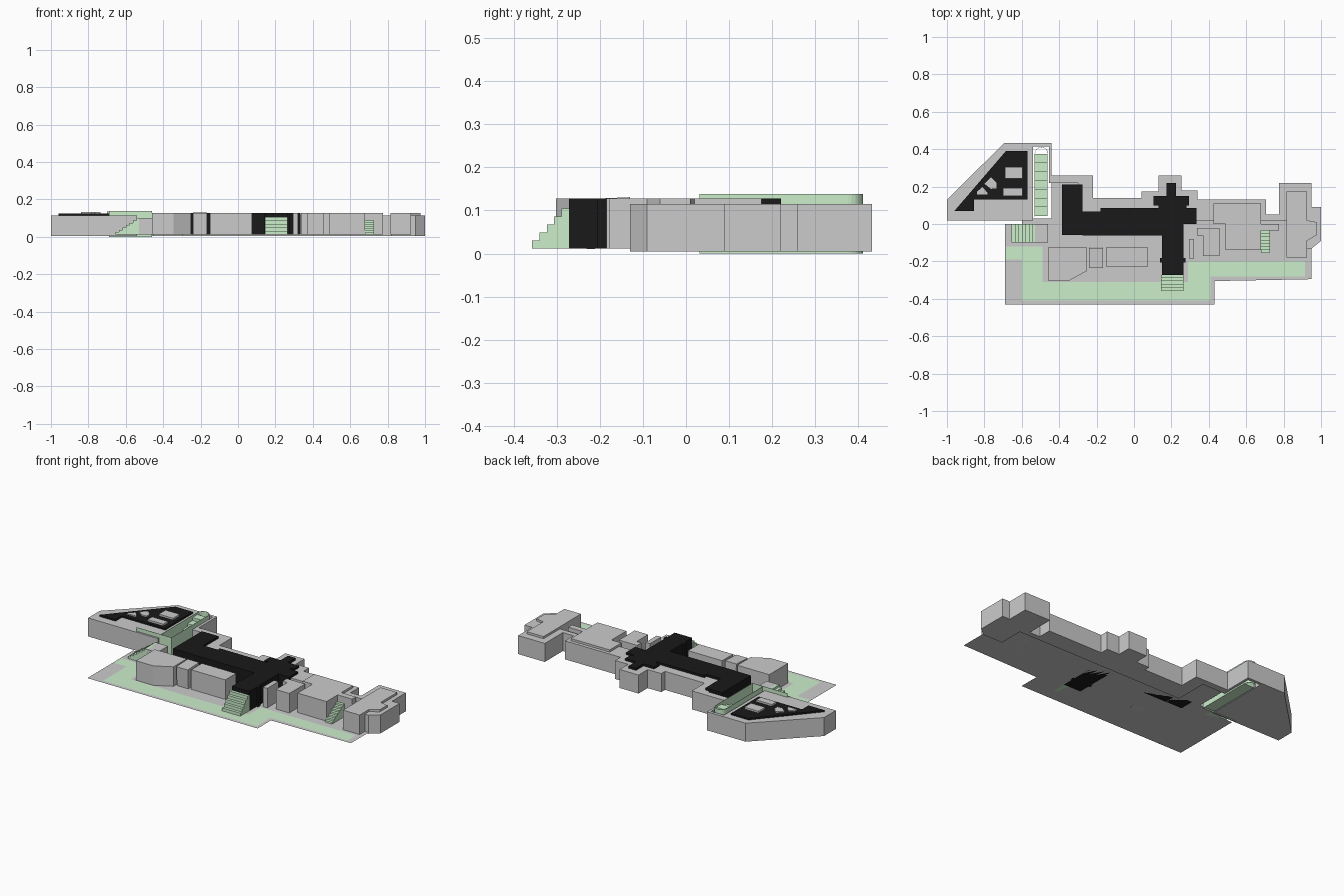
import bpy, bmesh, math


def material(name, color):
    m = bpy.data.materials.new(name)
    m.diffuse_color = color
    return m


BLACK = material("black", (0.01, 0.01, 0.01, 1))
GREEN = material("green", (0.6, 0.86, 0.6, 1))
LOW, FLOOR, ROOF, TOP = 0.005, 0.012, 0.115, 0.128


def finish(name, bm, mat=None):
    bmesh.ops.recalc_face_normals(bm, faces=bm.faces)
    me = bpy.data.meshes.new(name)
    bm.to_mesh(me)
    bm.free()
    ob = bpy.data.objects.new(name, me)
    bpy.context.collection.objects.link(ob)
    if mat:
        me.materials.append(mat)
    return ob


def prism(name, pts, z0, z1, mat=None):
    """Plan outline raised from z0 to z1 (flat sheet if equal)."""
    bm = bmesh.new()
    face = bm.faces.new([bm.verts.new((x, y, z0)) for x, y in pts])
    if z1 > z0:
        ext = bmesh.ops.extrude_face_region(bm, geom=[face])["geom"]
        vs = [v for v in ext if isinstance(v, bmesh.types.BMVert)]
        bmesh.ops.translate(bm, verts=vs, vec=(0, 0, z1 - z0))
    return finish(name, bm, mat)


def box(name, x0, x1, y0, y1, z0=FLOOR, z1=TOP, mat=None):
    return prism(name, [(x0, y0), (x1, y0), (x1, y1), (x0, y1)], z0, z1, mat)


def stairs(name, run0, run1, side0, side1, z0, z1, n, axis):
    """Stepped profile rising along +x or +y, extruded across its width."""
    prof = [(run0, z0)]
    for i in range(n):
        h = z0 + (z1 - z0) * (i + 1) / n
        prof += [(run0 + (run1 - run0) * i / n, h),
                 (run0 + (run1 - run0) * (i + 1) / n, h)]
    prof.append((run1, z0))
    place = (lambda r, s, z: (r, s, z)) if axis == "x" else (lambda r, s, z: (s, r, z))
    bm = bmesh.new()
    a = [bm.verts.new(place(r, side0, z)) for r, z in prof]
    b = [bm.verts.new(place(r, side1, z)) for r, z in prof]
    bm.faces.new(a)
    bm.faces.new(b)
    for i in range(len(a)):
        j = (i + 1) % len(a)
        bm.faces.new((a[i], a[j], b[j], b[i]))
    return finish(name, bm, GREEN)


# Ground sheet and lawn
prism("ground", [(-0.69, -0.43), (0.43, -0.43), (0.43, -0.305), (0.95, -0.295), (0.95, 0.03),
                 (-0.3, 0.03), (-0.3, 0.24), (-0.44, 0.24), (-0.44, 0.03), (-0.6, 0.03),
                 (-0.6, 0.0), (-0.69, 0.0)], FLOOR, FLOOR)
prism("lawn", [(-0.685, -0.12), (-0.49, -0.12), (-0.49, -0.31), (0.29, -0.31), (0.29, -0.2),
               (0.915, -0.2), (0.915, -0.28), (0.41, -0.28), (0.41, -0.41), (-0.6, -0.41),
               (-0.6, -0.19), (-0.685, -0.19)], FLOOR + 0.001, FLOOR + 0.001, GREEN)

# Rear building mass, with a slot for the long staircase
prism("rear_mass", [
    (-1, 0.02), (-1, 0.13), (-0.695, 0.432), (-0.44, 0.432), (-0.44, 0.26), (-0.22, 0.26),
    (-0.22, 0.14), (0.04, 0.14), (0.04, 0.175), (0.13, 0.175), (0.13, 0.26), (0.255, 0.26),
    (0.255, 0.18), (0.34, 0.18), (0.34, 0.13), (0.705, 0.13), (0.705, 0.05), (0.775, 0.05),
    (0.775, 0.22), (0.95, 0.22), (0.95, 0.09), (1, 0.09), (1, -0.09), (0.95, -0.13),
    (0.82, -0.13), (0.82, 0.02), (-0.3, 0.02), (-0.3, 0.22), (-0.455, 0.22),
    (-0.455, 0.415), (-0.54, 0.415), (-0.54, 0.02)], LOW, ROOF)

# Black central hall
box("hall_wing", -0.385, -0.275, -0.06, 0.21, mat=BLACK)
box("hall_corridor", -0.275, 0.15, -0.062, 0.066, mat=BLACK)
box("hall_cross", -0.18, 0.335, 0.0, 0.086, mat=BLACK)
box("hall_porch", 0.15, 0.265, -0.272, 0.002, mat=BLACK)
box("porch_band", 0.14, 0.275, -0.205, -0.182, mat=BLACK)
box("transept", 0.105, 0.295, 0.1, 0.15, mat=BLACK)
box("transept_neck", 0.13, 0.28, 0.084, 0.102, mat=BLACK)
box("hall_apse", 0.175, 0.225, 0.148, 0.22, mat=BLACK)

# Left wing: black roof with grey roof boxes
prism("left_roof", [(-0.96, 0.07), (-0.685, 0.39), (-0.57, 0.39), (-0.57, 0.13),
                    (-0.855, 0.13), (-0.855, 0.07)], ROOF, TOP - 0.003, BLACK)
box("roof_box_large", -0.69, -0.597, 0.242, 0.305, ROOF, 0.136)
box("roof_box_long", -0.7, -0.597, 0.15, 0.193, ROOF, 0.136)
prism("roof_box_angled", [(-0.8, 0.215), (-0.765, 0.25), (-0.735, 0.22), (-0.735, 0.19),
                          (-0.765, 0.188)], ROOF, 0.132)
prism("roof_box_small", [(-0.84, 0.157), (-0.84, 0.172), (-0.81, 0.198), (-0.782, 0.165),
                         (-0.782, 0.157)], ROOF, 0.132)

# Front left blocks, the middle one slightly tilted
prism("corner_block", [(-0.46, -0.125), (-0.25, -0.125), (-0.25, -0.25), (-0.345, -0.302),
                       (-0.46, -0.302)], FLOOR, TOP)
tilted = box("tilted_block", -0.0375, 0.0375, -0.053, 0.053, -0.058, 0.058)
tilted.location = (-0.203, -0.18, 0.0705)
tilted.rotation_euler.x = math.radians(2.5)
box("long_block", -0.15, 0.075, -0.226, -0.125)
box("stair_landing", -0.53, -0.46, -0.1, 0.0, FLOOR, 0.1)

# Right-hand blocks
box("narrow_block", 0.293, 0.322, -0.185, -0.08)
prism("hook_block", [(0.337, -0.022), (0.457, -0.022), (0.457, -0.17), (0.368, -0.17),
                     (0.368, -0.062), (0.337, -0.062)], FLOOR, TOP)
prism("right_hall", [(0.425, 0.11), (0.68, 0.11), (0.68, 0), (0.775, 0), (0.775, -0.035),
                     (0.68, -0.035), (0.68, -0.14), (0.49, -0.14), (0.49, 0), (0.425, 0)],
      FLOOR, TOP)
prism("end_hall", [(0.815, 0.175), (0.925, 0.175), (0.925, 0.02), (0.975, 0.01), (0.975, -0.06),
                   (0.925, -0.09), (0.925, -0.178), (0.815, -0.178)], FLOOR, TOP)

# Green staircases
stairs("main_stairs", -0.357, -0.272, 0.145, 0.265, FLOOR, 0.105, 5, "y")
stairs("left_stairs", -0.655, -0.525, -0.1, 0.0, FLOOR, 0.1, 7, "x")
stairs("right_stairs", -0.155, -0.036, 0.68, 0.727, FLOOR, 0.088, 7, "y")
stairs("long_stairs", 0.042, 0.375, -0.529, -0.462, 0.001, 0.126, 7, "y")

# Thin round-ended wall enclosing the long staircase
path = [(-0.69, 0.032), (-0.46, 0.032)]
path += [(-0.495 + 0.035 * math.cos(math.pi * i / 12), 0.375 + 0.035 * math.sin(math.pi * i / 12))
         for i in range(13)]
path.append((-0.53, 0.04))
bm = bmesh.new()
rows = [[bm.verts.new((x, y, z)) for x, y in path] for z in (0.0, 0.138)]
for i in range(len(path) - 1):
    bm.faces.new((rows[0][i], rows[0][i + 1], rows[1][i + 1], rows[1][i]))
wall = finish("stair_wall", bm, GREEN)
solid = wall.modifiers.new("thickness", "SOLIDIFY")
solid.thickness = 0.002
solid.offset = 0
